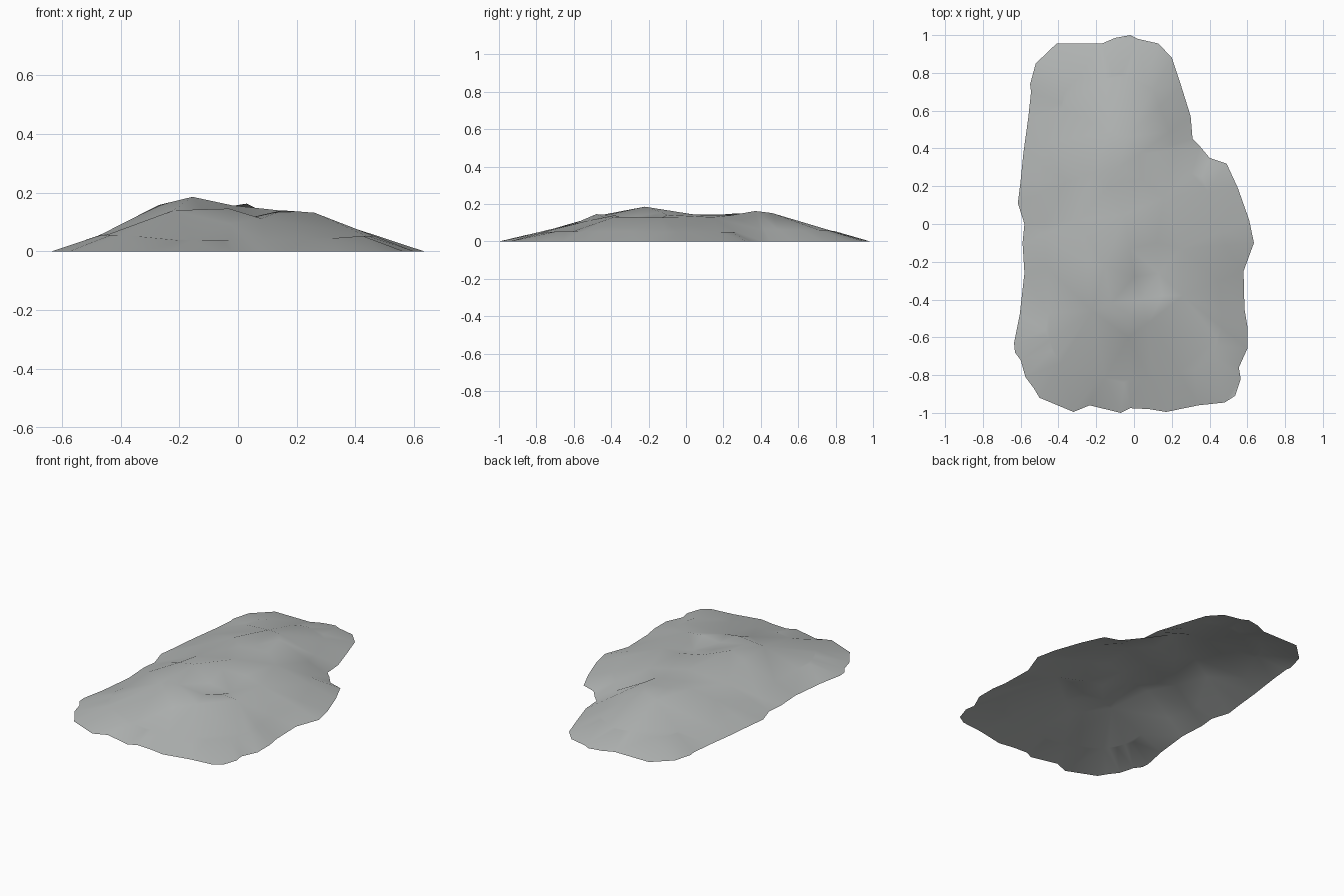
import bpy, bmesh
from mathutils import Vector
from mathutils.geometry import delaunay_2d_cdt

# Shoreline of the mound, clockwise from the back tip (x, y), lying on z = 0
SHORE = [
    (-.02, 1), (.02, .98), (.13, .955), (.2, .88), (.25, .73), (.3, .57), (.31, .45),
    (.35, .41), (.4, .35), (.49, .32), (.55, .19), (.61, .02), (.635, -.1), (.58, -.25),
    (.585, -.45), (.6, -.54), (.6, -.66), (.555, -.76), (.565, -.82), (.535, -.91),
    (.48, -.945), (.34, -.96), (.17, -.995), (.08, -.98), (-.02, -.975), (-.07, -1),
    (-.235, -.96), (-.32, -.995), (-.5, -.92), (-.53, -.87), (-.575, -.81), (-.6, -.72),
    (-.63, -.68), (-.635, -.63), (-.605, -.48), (-.58, -.26), (-.59, -.1), (-.58, 0),
    (-.615, .11), (-.6, .23), (-.585, .38), (-.56, .56), (-.545, .7), (-.55, .74),
    (-.52, .85), (-.41, .955), (-.17, .955), (-.1, .985)]

# Peaks, saddles and hollows of the upper ground (x, y, z)
HILLS = [
    (-.04, .46, .152), (.03, .37, .163), (-.13, .49, .138), (-.22, .27, .15),
    (-.13, .2, .145), (-.36, .22, .098), (-.08, .3, .13), (.04, .24, .14),
    (.16, .14, .13), (.12, -.1, .142), (-.05, .05, .143), (-.3, .02, .108),
    (-.155, -.22, .186), (-.27, -.2, .158), (-.02, -.13, .157), (.25, -.13, .127),
    (.13, -.26, .098), (0, -.28, .13), (.15, -.38, .14), (.26, -.38, .132),
    (.04, -.4, .115), (-.03, -.48, .146), (-.12, -.42, .142), (-.03, -.6, .095),
    (.08, -.52, .112), (-.22, -.46, .14)]

shore = [Vector((x, y, 0)) for x, y in SHORE]
hills = [Vector(p) for p in HILLS]

# Straight flanks: a ring part of the way from each shore point to its nearest hill
flanks = []
for p in shore:
    top = min(hills, key=lambda h: (h.xy - p.xy).length)
    flanks.append(p.lerp(top, .4))

# Triangulate everything inside the shoreline
points = shore + flanks + hills
verts, _, faces, origin, _, _ = delaunay_2d_cdt(
    [p.xy for p in points], [], [list(range(len(shore)))[::-1]], 1, 1e-5)

bm = bmesh.new()
ground = [bm.verts.new((v.x, v.y, points[o[0]].z if o else 0))
          for v, o in zip(verts, origin)]
for f in faces:
    bm.faces.new([ground[i] for i in f])
for f in bm.faces:
    f.normal_update()
    if f.normal.z < 0:
        f.normal_flip()
    f.smooth = True

mesh = bpy.data.meshes.new("rock_mound")
bm.to_mesh(mesh)
bm.free()
stone = bpy.data.materials.new("stone_grey")
stone.diffuse_color = (.45, .468, .462, 1)
mesh.materials.append(stone)
mound = bpy.data.objects.new("rock_mound", mesh)
bpy.context.collection.objects.link(mound)
